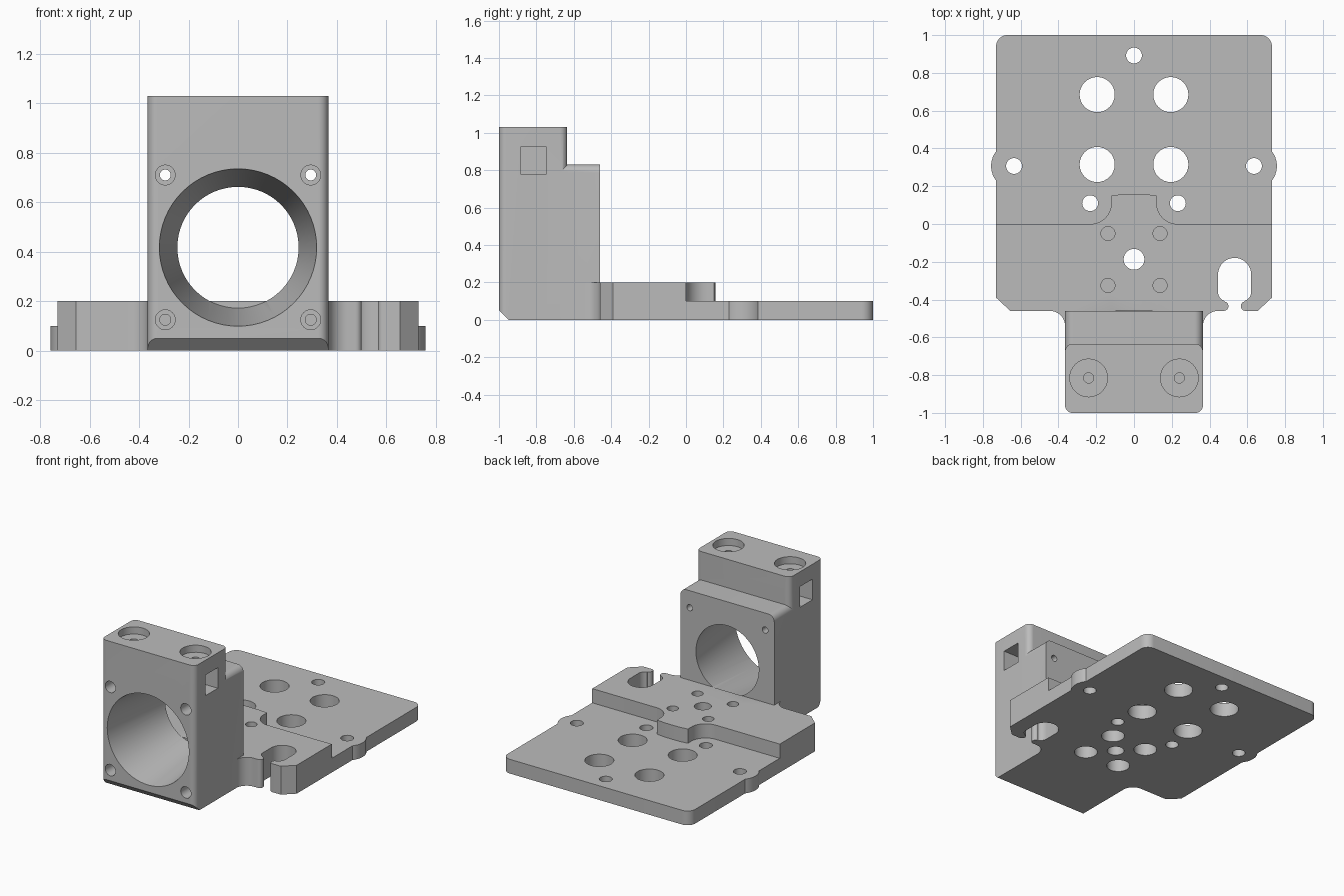
import bpy, bmesh
from math import cos, sin, radians, pi
from mathutils import Matrix, Vector

if "Cube" in bpy.data.objects:
    bpy.data.objects.remove(bpy.data.objects["Cube"], do_unlink=True)

grey = bpy.data.materials.new("plain grey")
grey.use_nodes = True
colour = (0.5, 0.5, 0.5, 1)
grey.diffuse_color = colour
grey.node_tree.nodes["Principled BSDF"].inputs["Base Color"].default_value = colour


def add(name, bm):
    bmesh.ops.recalc_face_normals(bm, faces=bm.faces)
    mesh = bpy.data.meshes.new(name)
    bm.to_mesh(mesh)
    bm.free()
    mesh.materials.append(grey)
    ob = bpy.data.objects.new(name, mesh)
    bpy.context.collection.objects.link(ob)
    return ob


def arc(u, v, r, start, end, n=10):
    steps = [radians(start + (end - start) * i / n) for i in range(n + 1)]
    return [(u + r * cos(a), v + r * sin(a)) for a in steps]


def prism(name, points, axis, lo, hi):
    """Extrude a 2D outline along an axis."""
    place = {"x": lambda u, v: (lo, u, v), "y": lambda u, v: (u, lo, v),
             "z": lambda u, v: (u, v, lo)}[axis]
    bm = bmesh.new()
    face = bm.faces.new([bm.verts.new(place(u, v)) for u, v in points])
    new = bmesh.ops.extrude_face_region(bm, geom=[face])["geom"]
    shift = Vector([(hi - lo) * (axis == a) for a in "xyz"])
    bmesh.ops.translate(bm, vec=shift, verts=[g for g in new if isinstance(g, bmesh.types.BMVert)])
    return add(name, bm)


def box(name, x0, x1, y0, y1, z0, z1):
    return prism(name, [(x0, y0), (x1, y0), (x1, y1), (x0, y1)], "z", z0, z1)


def drill(u, v, r, lo, hi, axis="z", r2=None):
    """Cylinder or cone along z, or along y with u, v as x, z."""
    mid = (lo + hi) / 2
    if axis == "z":
        matrix = Matrix.Translation((u, v, mid))
    else:
        matrix = Matrix.Translation((u, mid, v)) @ Matrix.Rotation(-pi / 2, 4, "X")
    bm = bmesh.new()
    bmesh.ops.create_cone(bm, cap_ends=True, segments=64 if r > 0.2 else 32, radius1=r,
                          radius2=r2 or r, depth=hi - lo, matrix=matrix)
    return add("drill", bm)


def combine(target, other, operation):
    bpy.context.view_layer.objects.active = target
    mod = target.modifiers.new("combine", "BOOLEAN")
    mod.operation, mod.solver, mod.object = operation, "EXACT", other
    bpy.ops.object.modifier_apply(modifier=mod.name)
    bpy.data.objects.remove(other, do_unlink=True)


def mirrored(points, centre=0):
    return points + [(2 * centre - x, y) for x, y in reversed(points)]


W, B = 0.73, 0.365   # half widths of plate and mount block

# Thin rear plate with rounded corners and side ears
bracket = prism("mounting_bracket", mirrored([(W, -0.1)] + arc(W - 0.06, 0.94, 0.06, 0, 90)), "z", 0, 0.1)
for s in (-1, 1):
    combine(bracket, drill(s * 0.631, 0.307, 0.126, 0, 0.1), "UNION")

# Thick front plate: chamfered corners, fillets to the block, central tongue
half = [(0, -0.6), (0.3, -0.6), (B, -0.54)]
half += arc(B + 0.08, -0.54, 0.08, 180, 90)[1:]
half += [(0.655, -0.46), (W, -0.39), (W, 0)]
half += arc(0.23, 0.11, 0.11, 270, 180) + [(0.12, 0.15), (0.06, 0.158)]
outline = half + [(-x, y) for x, y in reversed(half) if x > 0]
combine(bracket, prism("step", outline, "z", 0, 0.2), "UNION")

# Upright mount block: tall front and lower rear
front = arc(B - 0.04, -0.96, 0.04, -90, 0) + arc(B - 0.04, -0.675, 0.04, 0, 90)
combine(bracket, prism("tall_front", mirrored(front), "z", 0, 1.03), "UNION")
rear = [(B, 0)] + arc(B - 0.045, 0.785, 0.045, 0, 90)
combine(bracket, prism("low_rear", mirrored(rear), "y", -0.75, -0.46), "UNION")

# Bevel along the lower front edge
cuts = [prism("bevel", [(-1.1, 0.15), (-1.1, -0.1), (-0.85, -0.1)], "x", -0.5, 0.5)]

# Tapered bore and its four counterbored screw holes
cuts.append(drill(0, 0.417, 0.318, -1.0001, -0.459, "y", 0.245))
for s in (-1, 1):
    for z in (0.125, 0.71):
        cuts.append(drill(s * 0.294, z, 0.04, -1.1, -0.9, "y"))
        cuts.append(drill(s * 0.294, z, 0.022, -0.95, -0.455, "y"))

    # Top pockets with a bolt hole and a side nut slot
    cuts.append(drill(s * 0.24, -0.815, 0.1, 0.98, 1.1))
    cuts.append(drill(s * 0.24, -0.815, 0.027, 0.7, 1))
    x0, x1 = sorted((s * 0.17, s * 0.5))
    cuts.append(box("nut_slot", x0, x1, -0.885, -0.745, 0.78, 0.925))

    # Paired plate holes
    for x, y, r in ((0.195, 0.685, 0.093), (0.195, 0.315, 0.093),
                    (0.635, 0.307, 0.042), (0.232, 0.11, 0.042)):
        cuts.append(drill(s * x, y, r, -0.1, 0.3))

    # Screw holes sunk from above, wider recesses below
    for y in (-0.05, -0.325):
        cuts.append(drill(s * 0.138, y, 0.037, 0.11, 0.3))
        cuts.append(drill(s * 0.138, y, 0.075, -0.1, 0.1))

# Centre line plate holes
cuts.append(drill(0, 0.892, 0.042, -0.1, 0.3))
cuts.append(drill(0, -0.187, 0.055, -0.1, 0.3))

# Open keyhole slot with rounded lips
slot = arc(0.5325, -0.267, 0.0875, 90, 180) + arc(0.495, -0.36, 0.05, 180, 250)
slot += arc(0.475, -0.435, 0.025, 80, -90) + [(0.475, -0.5)]
cuts.append(prism("keyhole", mirrored(slot[1:], 0.5325), "z", -0.1, 0.3))

for cut in cuts:
    combine(bracket, cut, "DIFFERENCE")

# Smooth curved walls, keep edges crisp
bpy.ops.object.select_all(action="DESELECT")
bracket.select_set(True)
bpy.context.view_layer.objects.active = bracket
bpy.ops.object.shade_smooth_by_angle(angle=radians(30))
